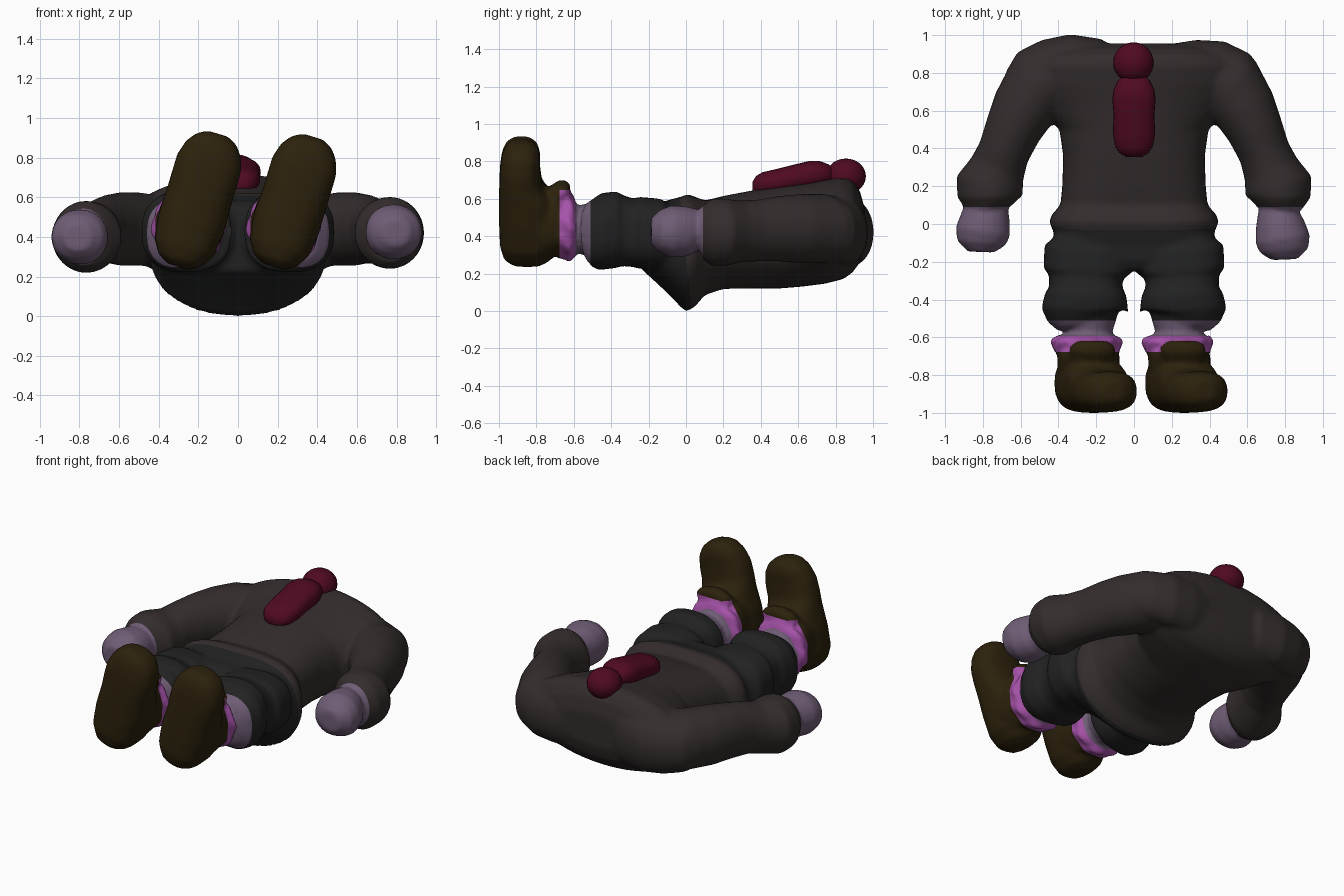
import bpy, bmesh, math
from mathutils import Vector

if "Cube" in bpy.data.objects:
    bpy.data.objects.remove(bpy.data.objects["Cube"])


def material(name, rgb):
    m = bpy.data.materials.new(name)
    m.diffuse_color = (*rgb, 1)
    m.use_nodes = True
    m.node_tree.nodes["Principled BSDF"].inputs["Base Color"].default_value = m.diffuse_color
    return m


SWEATER = material("sweater brown grey", (0.034, 0.0255, 0.0255))
TROUSER = material("trouser charcoal", (0.0155, 0.0158, 0.0162))
SHOE = material("shoe brown", (0.025, 0.0155, 0.0038))
TIE = material("tie crimson", (0.08, 0.003, 0.015))
SKIN = material("skin mauve", (0.16, 0.11, 0.18))
SOCK = material("sock pink", (0.38, 0.085, 0.40))


def loft(bm, stations, up=(0, 0, 1), power=2.0, segs=32, wave=0.0):
    """Closed tube through stations (x, y, z, half width, half height[, power of top half])."""
    up = Vector(up)
    pts = [Vector(s[:3]) for s in stations]
    rings = []
    for i, s in enumerate(stations):
        t = pts[min(i + 1, len(pts) - 1)] - pts[max(i - 1, 0)]
        t = (t - up * t.dot(up)).normalized()
        side = t.cross(up)
        ring = []
        for k in range(segs):
            a = 2 * math.pi * k / segs
            c, n = math.cos(a), math.sin(a)
            p = s[5] if len(s) > 5 and n > 0 else power
            r = 1 + wave * math.sin(8 * a + i * 1.1)
            u = math.copysign(abs(c) ** (2 / p), c) * s[3] * r
            v = math.copysign(abs(n) ** (2 / p), n) * s[4] * r
            ring.append(bm.verts.new(pts[i] + side * u + up * v))
        rings.append(ring)
    for a, b in zip(rings, rings[1:]):
        for k in range(segs):
            j = (k + 1) % segs
            bm.faces.new((a[k], a[j], b[j], b[k]))
    bm.faces.new(rings[0])
    bm.faces.new(rings[-1])


def finish(bm, name, mat):
    for f in bm.faces:
        f.smooth = True
    me = bpy.data.meshes.new(name)
    bm.to_mesh(me)
    me.materials.append(mat)
    ob = bpy.data.objects.new(name, me)
    bpy.context.collection.objects.link(ob)
    return ob


def span(y, rx, low, high, x=0.0, top=None):
    """Station across the body, from its lowest and highest points."""
    s = (x, y, (low + high) / 2, rx, (high - low) / 2)
    return s + (top,) if top else s


body = bmesh.new()

# Sweater: torso with a flared hem, flat in front and round behind
loft(body, [span(-.03, .43, .02, .61, top=3.2), span(.01, .45, .0, .625, top=3.2),
            span(.05, .435, .025, .61, top=3.2), span(.10, .39, .085, .59, top=3),
            span(.2, .38, .118, .615, top=2.7), span(.36, .375, .12, .645, top=2.5),
            span(.5, .395, .12, .665, top=2.3), span(.62, .50, .13, .68),
            span(.74, .58, .145, .70), span(.84, .58, .17, .715), span(.89, .53, .205, .70),
            span(.93, .44, .26, .64), span(.955, .32, .34, .55)], power=2.05, segs=48)
for sx, top, dz in ((-1, .0, -.015), (1, -.03, .005)):
    # raised shoulder beside the neckline
    loft(body, [(sx * .09, .875 + top, .43, .05, .12), (sx * .18, .88 + top, .43, .10, .18),
                (sx * .33, .885 + top, .42, .12, .18), (sx * .45, .86 + top / 3, .42, .12, .17),
                (sx * .55, .81 + top / 3, .43, .12, .16), (sx * .61, .75, .43, .09, .13)])
    # sleeve with puffed cuff
    loft(body, [(sx * .40, .79, .43, .16, .18), (sx * .51, .73, .44, .19, .185),
                (sx * .585, .61, .44, .17, .185), (sx * .64, .50, .44, .15, .175),
                (sx * .69, .38, .43, .137, .165), (sx * .725, .29, .42 + dz, .15, .165),
                (sx * .765, .20, .415 + dz, .183, .182), (sx * .77, .14, .415 + dz, .165, .18),
                (sx * .765, .09, .415 + dz, .125, .145)])

# Trousers: hips that slope away underneath, and two baggy legs
loft(body, [span(.04, .40, .03, .58, top=3.2), span(.0, .44, .0, .61, top=3.2),
            span(-.05, .425, .045, .605, top=3.2), span(-.12, .43, .115, .585, top=3),
            span(-.19, .42, .18, .58, top=2.6), span(-.245, .38, .23, .55)],
     power=2.2, segs=48)
for sx in (-1, 1):
    loft(body, [span(-.05, .17, .24, .57, sx * .23), span(-.115, .20, .23, .58, sx * .235),
                span(-.135, .23, .225, .60, sx * .245), span(-.25, .23, .225, .61, sx * .25),
                span(-.28, .195, .235, .60, sx * .255), span(-.34, .195, .24, .62, sx * .255),
                span(-.37, .215, .23, .64, sx * .255), span(-.455, .23, .22, .63, sx * .26),
                span(-.485, .20, .225, .605, sx * .26), span(-.515, .16, .27, .58, sx * .25)],
         power=2.5)

# Hands: rounded mitts that widen from the wrist
for x, dy, dz in ((-.80, 0, 0), (.787, -.04, .025)):
    s = math.copysign(1, x)
    loft(body, [(x + .03 * -s, .17 + dy, .41 + dz, .08, .085),
                (x + .03 * -s, .12 + dy, .41 + dz, .10, .105),
                (x + .015 * -s, .04 + dy, .40 + dz, .13, .135),
                (x, -.04 + dy, .40 + dz, .146, .14),
                (x + s * .008, -.10 + dy, .40 + dz, .130, .115),
                (x + s * .01, -.148 + dy, .40 + dz, .07, .07)], power=2.1, segs=20)

# Feet: shin, frilled sock and upturned shoe, repeated for each side
for dx, drop in ((0.0, 0.0), (.48, -.015)):
    cx = -.24 + dx
    loft(body, [span(-.47, .155, .28, .59, cx), span(-.53, .14, .295, .575, cx),
                span(-.57, .125, .305, .565, cx), span(-.66, .14, .30, .57, cx)])
    loft(body, [span(-.59, .14, .31, .58, cx - .01), span(-.60, .175, .285, .615, cx - .01),
                span(-.625, .19, .265, .635, cx - .01), span(-.65, .178, .28, .625, cx - .01),
                span(-.67, .178, .275, .61, cx - .01), span(-.70, .15, .29, .59, cx - .01)],
         segs=64, wave=.045)
    # sole from heel to toe, leaning sideways
    sole = []
    for t, w, y0, y1 in ((-.355, .06, -.93, -.77), (-.32, .115, -.975, -.72),
                         (-.25, .158, -.995, -.69), (-.12, .172, -1.0, -.69),
                         (.02, .168, -1.0, -.71), (.11, .168, -.998, -.77),
                         (.19, .168, -.995, -.78), (.265, .145, -.985, -.78),
                         (.315, .108, -.965, -.795), (.345, .055, -.93, -.83)):
        sole.append((-.2 + dx + .287 * t, (y0 + y1) / 2,
                     .59 + .958 * t + drop * (t > 0), w, (y1 - y0) / 2))
    loft(body, sole, up=(0, 1, 0), power=2.5)
    # ankle opening and tongue
    loft(body, [span(-.86, .15, .30, .62, cx), span(-.76, .165, .28, .635, cx),
                span(-.70, .165, .29, .66, cx), span(-.675, .15, .31, .66, cx)], power=2.3)
    loft(body, [span(-.76, .09, .54, .645, cx + .02), span(-.68, .125, .56, .70, cx + .02),
                span(-.645, .12, .58, .70, cx + .02), span(-.62, .08, .61, .68, cx + .02)])

# Fuse everything into one soft skin
bmesh.ops.recalc_face_normals(body, faces=body.faces)
blank = finish(body, "body", SWEATER)
fuse = blank.modifiers.new("fuse", 'REMESH')
fuse.mode, fuse.voxel_size = 'VOXEL', 0.016
soft = blank.modifiers.new("soften", 'SMOOTH')
soft.factor, soft.iterations = 0.5, 3
bpy.context.view_layer.update()
skin = bpy.data.meshes.new_from_object(
    blank.evaluated_get(bpy.context.evaluated_depsgraph_get()))
bpy.data.objects.remove(blank)

# Clean cuts where one garment meets the next
CUFF, LEG, FRILL, ANKLE = .09, -.51, -.592, -.677
HEM = Vector((0, 1, .1))
whole = bmesh.new()
whole.from_mesh(skin)
for co, no in [((0, .03, 0), HEM)] + [((0, y, 0), (0, 1, 0)) for y in (CUFF, LEG, FRILL, ANKLE)]:
    bmesh.ops.bisect_plane(whole, geom=whole.verts[:] + whole.edges[:] + whole.faces[:],
                           plane_co=co, plane_no=no)


def part_of(c):
    if c.y < ANKLE or (c.y < -.61 and c.z > .645):
        return "shoes"
    if c.y < FRILL:
        return "sock_frills"
    if c.y < LEG:
        return "shins"
    if abs(c.x) > .55 and c.y < CUFF:
        return "hands"
    return "trousers" if c.dot(HEM) < .03 else "sweater"


for name, mat in (("sweater", SWEATER), ("trousers", TROUSER), ("hands", SKIN),
                  ("shins", SKIN), ("sock_frills", SOCK), ("shoes", SHOE)):
    piece = whole.copy()
    drop = [f for f in piece.faces if part_of(f.calc_center_median()) != name]
    bmesh.ops.delete(piece, geom=drop, context='FACES')
    finish(piece, name, mat)

# Tie: round knot and a plump hanging blade
bm = bmesh.new()
bmesh.ops.create_uvsphere(bm, u_segments=24, v_segments=14, radius=1)
for v in bm.verts:
    v.co = Vector((-.003 + v.co.x * .107, .855 + v.co.y * .107, .72 + v.co.z * .095))
finish(bm, "tie_knot", TIE)

bm = bmesh.new()
loft(bm, [(0, .355, .665, .04, .025), (0, .375, .672, .075, .05), (0, .41, .68, .10, .062),
          (0, .48, .69, .112, .068), (0, .58, .71, .108, .073), (0, .66, .725, .115, .077),
          (0, .71, .73, .108, .073), (0, .76, .73, .085, .055), (0, .79, .73, .05, .03)],
     power=2.3, segs=24)
bmesh.ops.recalc_face_normals(bm, faces=bm.faces)
finish(bm, "tie_blade", TIE)
